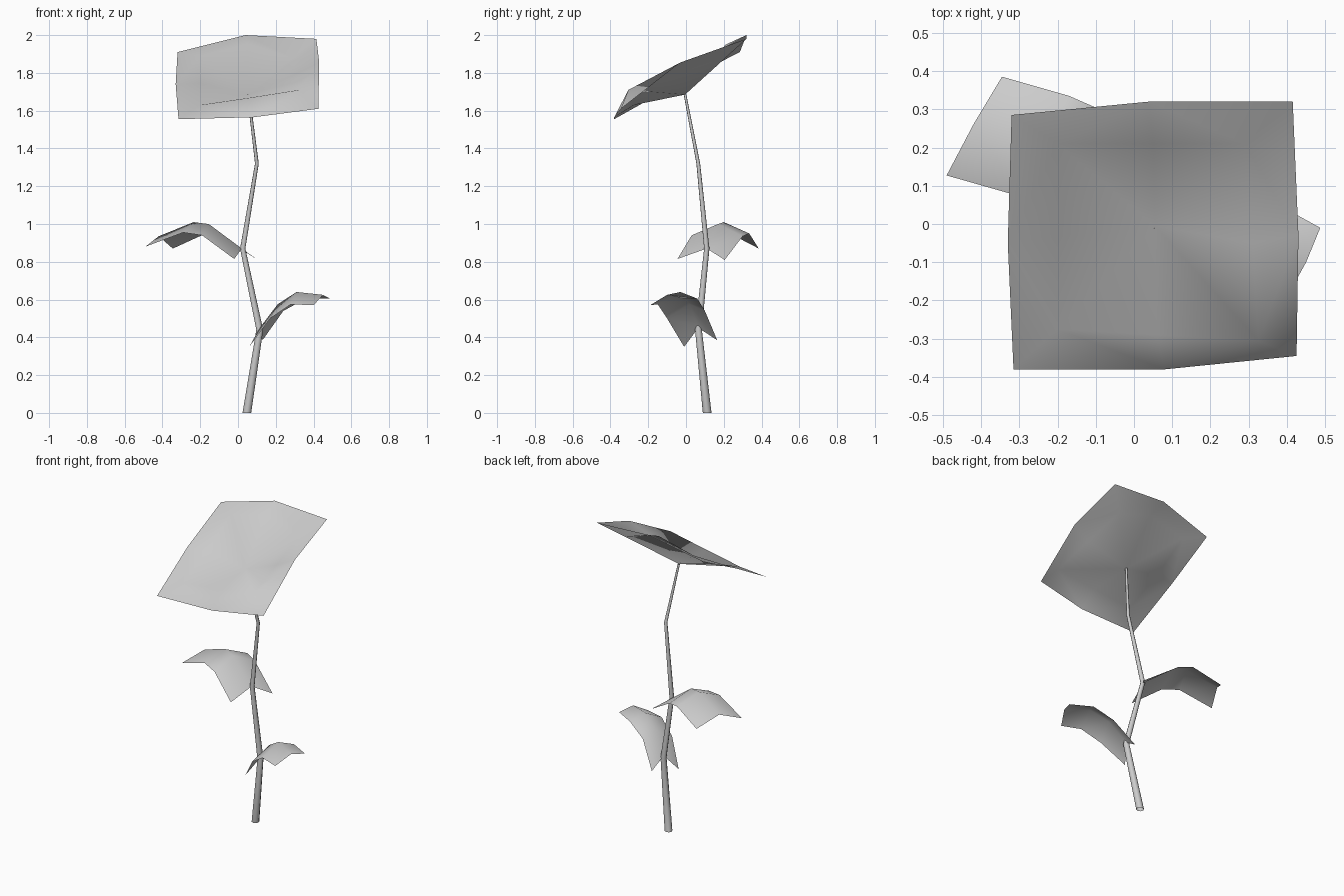
import bpy
import bmesh
from math import cos, sin, tau
from mathutils import Vector

if "Cube" in bpy.data.objects:
    bpy.data.objects.remove(bpy.data.objects["Cube"])

# Single plain grey
grey = bpy.data.materials.new("plain_grey")
grey.use_nodes = True
colour = (0.6, 0.6, 0.6, 1)
grey.diffuse_color = colour
grey.node_tree.nodes["Principled BSDF"].inputs["Base Color"].default_value = colour


def finish(bm, name):
    mesh = bpy.data.meshes.new(name)
    bm.to_mesh(mesh)
    bm.free()
    mesh.materials.append(grey)
    for poly in mesh.polygons:
        poly.use_smooth = True
    obj = bpy.data.objects.new(name, mesh)
    bpy.context.collection.objects.link(obj)
    return obj


def strip(name, rows, closed=False):
    """Skin a list of equal-length point rows with quads."""
    bm = bmesh.new()
    grid = [[bm.verts.new(p) for p in row] for row in rows]
    count = len(grid[0])
    for a, b in zip(grid, grid[1:]):
        for i in range(count if closed else count - 1):
            j = (i + 1) % count
            bm.faces.new((a[i], a[j], b[j], b[i]))
    return finish(bm, name)


def dish(name, centre, inner, outer):
    """Fan from a centre to an inner ring, then a band to an outer rim."""
    bm = bmesh.new()
    hub = bm.verts.new(centre)
    ring = [bm.verts.new(p) for p in inner]
    rim = [bm.verts.new(p) for p in outer]
    for i in range(len(ring)):
        j = (i + 1) % len(ring)
        bm.faces.new((hub, ring[i], ring[j]))
        # Even points are corners: fold each band quad from the ring corner
        if i % 2 == 0:
            bm.faces.new((ring[i], rim[i], rim[j]))
            bm.faces.new((ring[i], rim[j], ring[j]))
        else:
            bm.faces.new((ring[j], rim[i], rim[j]))
            bm.faces.new((ring[j], ring[i], rim[i]))
    return finish(bm, name)


# Bent, tapering, open-ended stem
path = [(0.047, 0.112, 0), (0.115, 0.066, 0.44), (0.025, 0.11, 0.87),
        (0.10, 0.065, 1.32), (0.055, -0.005, 1.685)]
radii = [0.023, 0.018, 0.014, 0.010, 0.007]
rings = [[Vector(p) + Vector((r * cos(tau * i / 8), r * sin(tau * i / 8), 0))
          for i in range(8)] for p, r in zip(path, radii)]
strip("stem", rings, closed=True)

# Leaves: rows of near edge, midrib, far edge
strip("upper_leaf", [
    [(-0.02, -0.045, 0.815), (0.02, 0.11, 0.87), (0.105, 0.205, 0.81)],
    [(-0.19, 0.03, 0.94), (-0.155, 0.17, 1.0), (-0.09, 0.30, 0.935)],
    [(-0.29, 0.07, 0.955), (-0.235, 0.20, 1.01), (-0.17, 0.335, 0.95)],
    [(-0.49, 0.127, 0.88), (-0.42, 0.26, 0.935), (-0.345, 0.385, 0.87)]])
strip("lower_leaf", [
    [(0.40, -0.19, 0.57), (0.45, -0.10, 0.625), (0.487, -0.01, 0.605)],
    [(0.28, -0.15, 0.575), (0.31, -0.03, 0.64), (0.36, 0.06, 0.605)],
    [(0.17, -0.10, 0.50), (0.21, 0.02, 0.575), (0.24, 0.10, 0.54)],
    [(0.06, -0.01, 0.35), (0.115, 0.065, 0.45), (0.13, 0.165, 0.385)]])

# Flower head: tilted dished sheet whose rim droops past an inner ring
dish("flower_head", (0.055, -0.005, 1.685), [
    (-0.2, -0.275, 1.63), (0.06, -0.29, 1.668), (0.325, -0.305, 1.71),
    (0.31, -0.05, 1.795), (0.29, 0.21, 1.88), (0.05, 0.21, 1.95),
    (-0.2, 0.21, 1.89), (-0.2, -0.03, 1.745)], [
    (-0.315, -0.38, 1.555), (0.08, -0.38, 1.565), (0.425, -0.345, 1.61),
    (0.43, -0.03, 1.855), (0.415, 0.32, 1.98), (0.04, 0.32, 2.0),
    (-0.32, 0.285, 1.91), (-0.33, -0.05, 1.74)])
